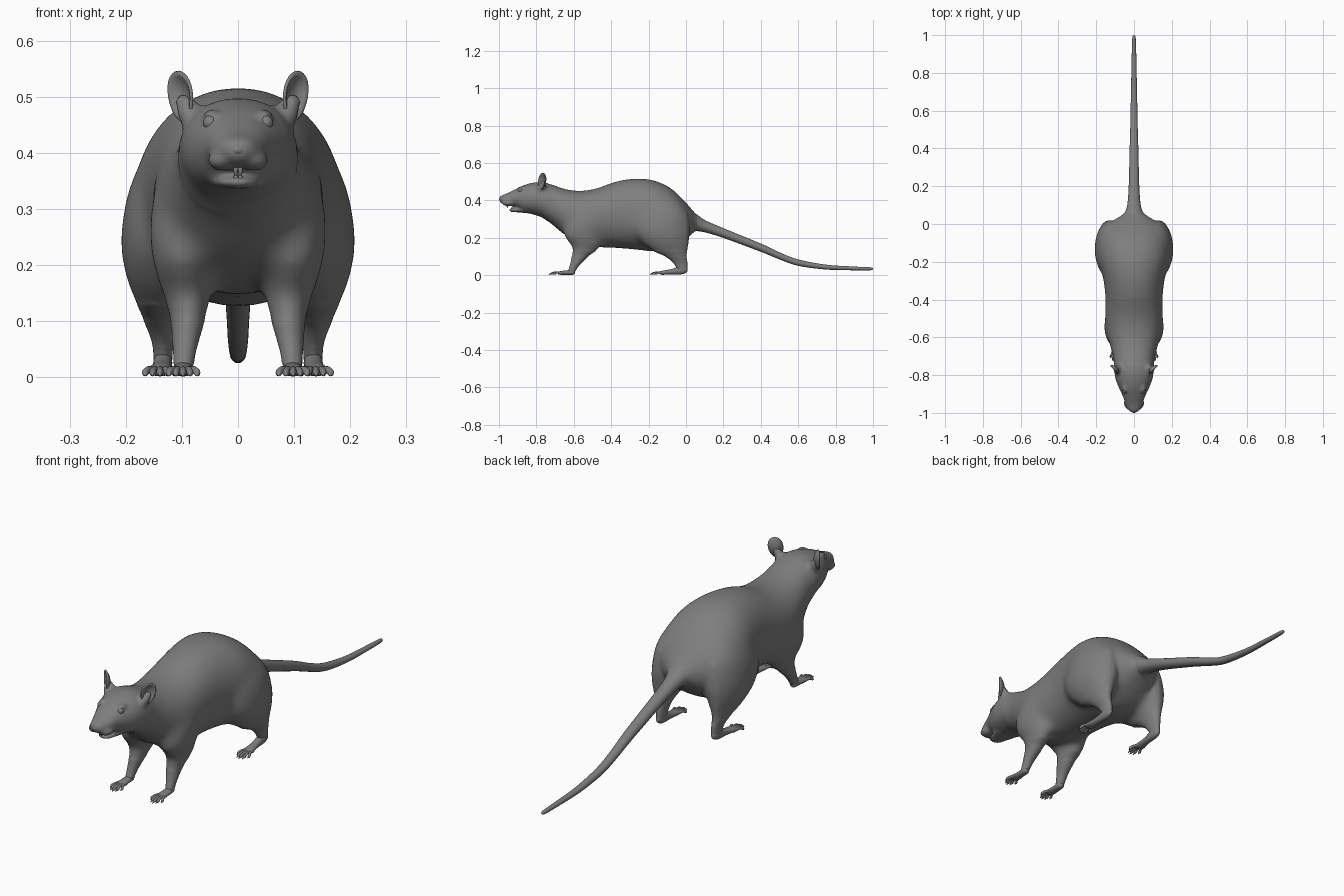
import bpy, bmesh
from math import sin, cos, pi, copysign
from mathutils import Vector, Matrix

if "Cube" in bpy.data.objects:
    bpy.data.objects.remove(bpy.data.objects["Cube"])

fur = bpy.data.materials.new("dark_grey")
fur.diffuse_color = (.21, .21, .21, 1)
fur.use_nodes = True
fur.node_tree.nodes["Principled BSDF"].inputs["Base Color"].default_value = fur.diffuse_color


def spline(rows, n):
    """Catmull-Rom interpolation of section tuples."""
    out = []
    for i in range(len(rows) - 1):
        a, b = rows[max(i - 1, 0)], rows[i]
        c, d = rows[i + 1], rows[min(i + 2, len(rows) - 1)]
        for k in range(n):
            t = k / n
            out.append([.5 * (2 * q + (r - p) * t + (2 * p - 5 * q + 4 * r - s) * t * t
                              + (3 * q - p - 3 * r + s) * t ** 3)
                        for p, q, r, s in zip(a, b, c, d)])
    return out + [list(rows[-1])]


def loft(bm, rows, axis, seg=24, n=4, p=2.0, side=1):
    """Skin of ellipses (cx, cy, cz, ra, rb), stacked along 'Y' or 'Z'."""
    rings = []
    for cx, cy, cz, ra, rb in spline(rows, n):
        ra, rb = max(ra, .0005), max(rb, .0005)
        ring = []
        for k in range(seg):
            c, s = cos(2 * pi * k / seg), sin(2 * pi * k / seg)
            u = ra * copysign(abs(c) ** (2 / p), c)
            v = rb * copysign(abs(s) ** (2 / p), s)
            co = (cx + u, cy, cz + v) if axis == 'Y' else (cx + u, cy + v, cz)
            ring.append(bm.verts.new((co[0] * side, co[1], co[2])))
        rings.append(ring)
    for a, b in zip(rings, rings[1:]):
        for k in range(seg):
            bm.faces.new((a[k], a[(k + 1) % seg], b[(k + 1) % seg], b[k]))
    bm.faces.new(rings[0])
    bm.faces.new(rings[-1])


def ball(bm, loc, size, seg=20):
    m = Matrix.Translation(loc) @ Matrix.Diagonal((*size, 1))
    bmesh.ops.create_uvsphere(bm, u_segments=seg, v_segments=seg // 2, radius=1, matrix=m)


def finish(bm, name):
    bmesh.ops.recalc_face_normals(bm, faces=bm.faces)
    for f in bm.faces:
        f.smooth = True
    me = bpy.data.meshes.new(name)
    bm.to_mesh(me)
    bm.free()
    me.materials.append(fur)
    ob = bpy.data.objects.new(name, me)
    bpy.context.collection.objects.link(ob)
    return ob


# Torso and head: y, top, bottom, half width
trunk = [(-.998, .418, .396, .012), (-.985, .427, .382, .03), (-.95, .440, .373, .046),
         (-.91, .461, .364, .060), (-.87, .480, .338, .079), (-.82, .494, .325, .098),
         (-.77, .497, .308, .105), (-.71, .484, .265, .110), (-.65, .462, .215, .126),
         (-.57, .451, .175, .146), (-.48, .464, .150, .153), (-.38, .500, .145, .152),
         (-.28, .517, .137, .165), (-.18, .510, .127, .185), (-.09, .472, .133, .182),
         (-.03, .420, .165, .160), (.01, .376, .200, .122), (.05, .330, .235, .06),
         (.08, .300, .24, .035)]
body = bmesh.new()
loft(body, [(0, y, (t + b) / 2, w, (t - b) / 2) for y, t, b, w in trunk], 'Y', 40, 4, 2.15)

# Open lower jaw
loft(body, [(0, -.80, .352, .05, .025), (0, -.86, .350, .05, .018), (0, -.90, .348, .040, .012),
            (0, -.93, .347, .030, .010), (0, -.945, .349, .014, .006)], 'Y')

# Legs: cx, cy, z, rx, ry
fore = [(.070, -.53, .40, .05, .06), (.086, -.535, .30, .070, .11), (.096, -.555, .21, .058, .10),
        (.091, -.533, .15, .044, .078), (.090, -.566, .10, .031, .046),
        (.095, -.597, .05, .022, .026), (.098, -.615, .012, .018, .021)]
hind = [(.09, -.15, .43, .05, .08), (.112, -.14, .35, .079, .14), (.124, -.135, .25, .086, .155),
        (.134, -.115, .18, .067, .13), (.138, -.088, .13, .043, .095),
        (.138, -.05, .095, .028, .055), (.134, -.028, .06, .019, .038),
        (.134, -.018, .022, .017, .026)]
ear_base = [(.050, -.785, .42, .04, .035), (.074, -.774, .465, .032, .028),
            (.090, -.766, .487, .021, .017), (.100, -.762, .505, .010, .009)]
for s in (1, -1):
    loft(body, fore, 'Z', side=s)
    loft(body, hind, 'Z', side=s)
    loft(body, ear_base, 'Z', side=s)
    # Whisker pads and brows
    ball(body, (s * .027, -.948, .387), (.027, .036, .019))
    ball(body, (s * .046, -.866, .466), (.016, .028, .012))

# Fuse the parts into one skin
rat = finish(body, "body")
rm = rat.modifiers.new("fuse", 'REMESH')
rm.mode = 'VOXEL'
rm.voxel_size = .0065
sm = rat.modifiers.new("relax", 'SMOOTH')
sm.factor, sm.iterations = .5, 7
fused = bpy.data.meshes.new_from_object(rat.evaluated_get(bpy.context.evaluated_depsgraph_get()))
bpy.data.objects.remove(rat)
skin = bmesh.new()
skin.from_mesh(fused)
# Blend shoulders and haunches further, leaving face and shins crisp
for lo, count in ((.10, 20), (.13, 40)):
    soft = [v for v in skin.verts if v.co.z > lo and -.74 < v.co.y < .0]
    for _ in range(count):
        bmesh.ops.smooth_vert(skin, verts=soft, factor=.5,
                              use_axis_x=True, use_axis_y=True, use_axis_z=True)
fused.materials.clear()
finish(skin, "body")

# Tail
tail = bmesh.new()
loft(tail, [(0, -.02, .30, .07, .06), (0, .05, .283, .052, .047), (0, .10, .262, .036, .033),
            (0, .20, .225, .028, .026), (0, .40, .147, .023, .022), (0, .50, .103, .020, .019),
            (0, .60, .067, .018, .017), (0, .75, .043, .015, .013), (0, .90, .036, .012, .010),
            (0, .985, .034, .009, .008), (0, 1.0, .034, .003, .003)], 'Y', 20, 5)
finish(tail, "tail")


# Feet with five toes and claws
def foot(name, palm, cx, y0, length, spread, side):
    bm = bmesh.new()
    loft(bm, palm, 'Y', 16, 4, side=side)
    for i in range(-2, 3):
        x0, x1 = cx + i * spread * .6, cx + i * spread
        ln = length * (1 - .1 * i * i)
        loft(bm, [(x0, y0 + .015, .012, .005, .007), (x0, y0, .013, .006, .007),
                  ((x0 + x1) / 2, y0 - ln * .4, .014, .006, .006),
                  (x1, y0 - ln * .7, .009, .006, .007), (x1, y0 - ln * .85, .007, .004, .004),
                  (x1, y0 - ln, .003, .001, .001)], 'Y', 10, 3, side=side)
    finish(bm, name)


fore_palm = [(.098, -.594, .016, .008, .008), (.098, -.605, .016, .016, .014),
             (.098, -.635, .014, .018, .012), (.098, -.67, .012, .021, .010),
             (.098, -.685, .011, .017, .006)]
hind_palm = [(.134, .008, .030, .006, .010), (.134, -.005, .030, .014, .020),
             (.134, -.03, .026, .017, .022), (.136, -.08, .018, .017, .014),
             (.139, -.125, .013, .022, .011), (.139, -.14, .012, .017, .007)]


# Cupped ear: dished disc with thickness
def ear(name, side):
    bm = bmesh.new()
    u, n, v = Vector((.72, .69, 0)), Vector((.69, -.72, 0)), Vector((.10, .10, 1))
    c = Vector((.101, -.768, .501))
    rings = []
    for j in range(1, 7):
        t, ring = j / 6, []
        for k in range(28):
            a = 2 * pi * k / 28
            width = .029 * (1 + .12 * sin(a))
            p = c + u * width * t * cos(a) + v * .044 * t * sin(a) + n * (.016 * t * t - .012)
            ring.append(bm.verts.new((p.x * side, p.y, p.z)))
        rings.append(ring)
    bm.faces.new(rings[0])
    for a, b in zip(rings, rings[1:]):
        for k in range(28):
            bm.faces.new((a[k], a[(k + 1) % 28], b[(k + 1) % 28], b[k]))
    ob = finish(bm, name)
    so = ob.modifiers.new("thickness", 'SOLIDIFY')
    so.thickness, so.offset = .006, 0


for s, tag in ((1, "left"), (-1, "right")):
    foot("front_foot_" + tag, fore_palm, .098, -.675, .06, .0125, s)
    foot("hind_foot_" + tag, hind_palm, .139, -.13, .065, .0130, s)
    ear("ear_" + tag, s)
    # Eye
    bm = bmesh.new()
    ball(bm, (s * .049, -.884, .454), (.0135, .0135, .0135))
    finish(bm, "eye_" + tag)

# Nose
bm = bmesh.new()
ball(bm, (0, -.986, .405), (.014, .014, .010))
for s in (1, -1):
    ball(bm, (s * .009, -.985, .403), (.008, .010, .007), 12)
finish(bm, "nose")

# Incisors and tongue
bm = bmesh.new()
for s in (1, -1):
    for top, bottom, y in ((.380, .360, -.953), (.345, .362, -.932)):
        loft(bm, [(.0042, y, top, .004, .004), (.0042, y - .002, (top + bottom) / 2, .004, .004),
                  (.0042, y, bottom, .003, .0015)], 'Z', 10, 3, 3, s)
finish(bm, "teeth")
bm = bmesh.new()
ball(bm, (0, -.90, .357), (.018, .03, .006))
finish(bm, "tongue")
